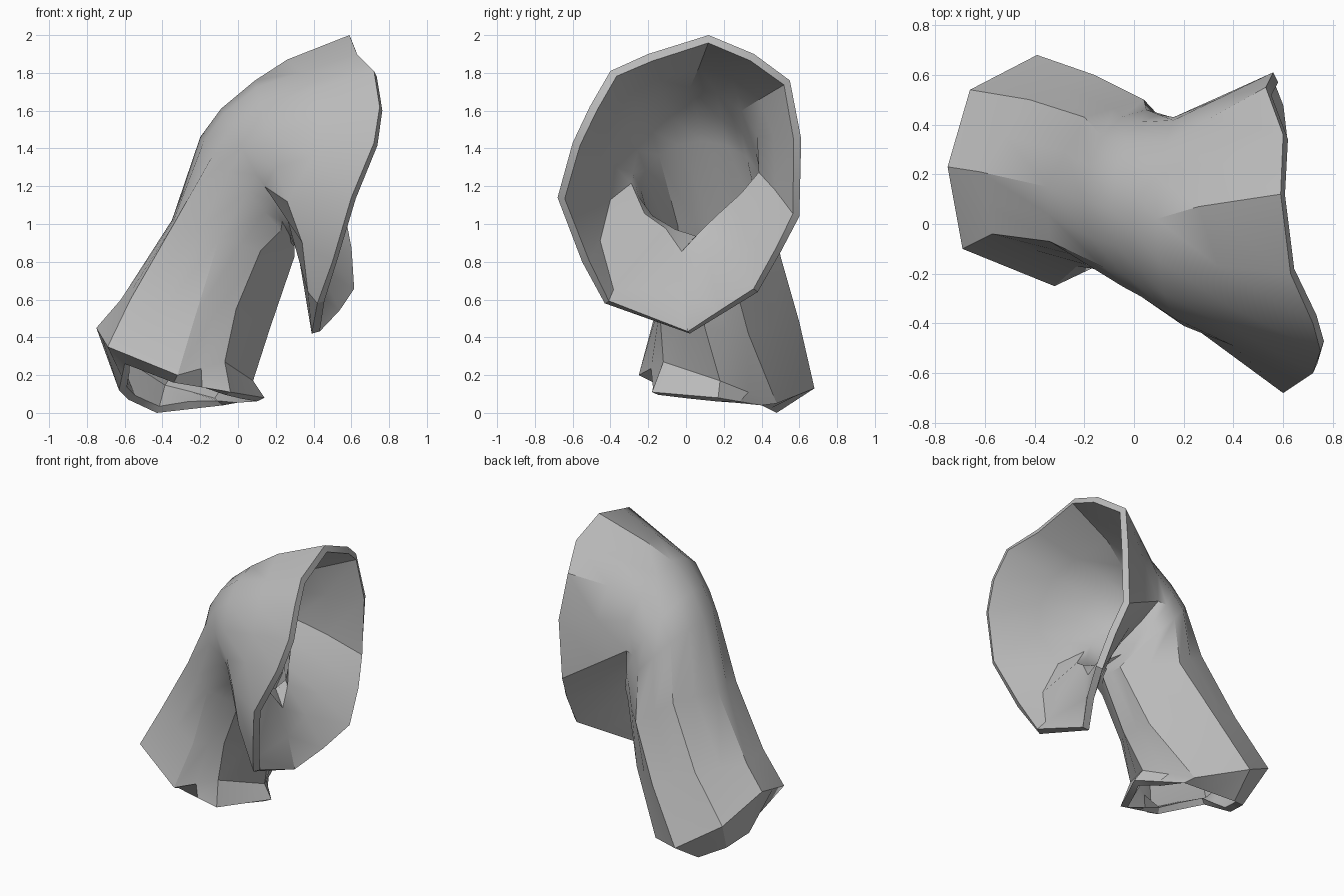
import bpy, bmesh, math
from mathutils import Vector

old = bpy.data.objects.get("Cube")
if old:
    bpy.data.objects.remove(old)

SIDES = 16

grey = bpy.data.materials.new("plain_grey")
grey.use_nodes = True
colour = (0.5, 0.5, 0.5, 1)
grey.diffuse_color = colour
grey.node_tree.nodes["Principled BSDF"].inputs["Base Color"].default_value = colour


def oval(centre, lower, side):
    """Ring of points; starts at the lower side and turns toward +y."""
    c, u, v = Vector(centre), Vector(lower), Vector(side)
    angles = [2 * math.pi * i / SIDES for i in range(SIDES)]
    return [c + u * math.cos(a) + v * math.sin(a) for a in angles]


def octagon(*corners):
    """Ring with eight corners and a midpoint after each corner."""
    ring = []
    for i, p in enumerate(corners):
        a, b = Vector(p), Vector(corners[(i + 1) % len(corners)])
        ring += [a, (a + b) / 2]
    return ring


def moved(ring, changes):
    """Replaces some points of a ring."""
    for i, p in changes.items():
        ring[i] = Vector(p)
    return ring


# Turned-in edge of the foot, around the lower opening
foot_edge = octagon(
    (0.14, 0.17, 0.08), (-0.08, 0.4, 0.04), (-0.43, 0.48, 0), (-0.58, 0.38, 0.07),
    (-0.63, 0.2, 0.12), (-0.6, -0.02, 0.26), (-0.34, -0.17, 0.16), (-0.04, -0.18, 0.11))

# Eight-sided tube
foot = octagon(
    (0.08, 0.18, 0.17), (-0.1, 0.48, 0.05), (-0.39, 0.68, 0.13), (-0.66, 0.54, 0.3),
    (-0.75, 0.23, 0.45), (-0.69, -0.1, 0.35), (-0.32, -0.25, 0.2), (-0.07, -0.12, 0.27))
shin = octagon(
    (0.17, 0.1, 0.45), (0.15, 0.33, 0.42), (-0.16, 0.6, 0.48), (-0.42, 0.5, 0.6),
    (-0.62, 0.21, 0.6), (-0.57, -0.04, 0.6), (-0.23, -0.17, 0.5), (-0.01, -0.14, 0.55))
middle = octagon(
    (0.3, 0.05, 0.83), (0.3, 0.22, 0.83), (0.04, 0.5, 0.83), (-0.2, 0.43, 1.0),
    (-0.35, 0.15, 1.02), (-0.34, -0.07, 1.0), (-0.1, -0.19, 0.92), (0.12, -0.17, 0.86))

# Rounded bend
bend = oval((0.05, 0.09, 1.17), (0.25, 0, -0.29), (0, 0.37, 0))
crown = oval((0.1, 0.06, 1.26), (0.19, 0, -0.35), (0, 0.38, 0))

# Throat with a V-shaped lower side
throat = moved(oval((0.2, 0.02, 1.3), (0.11, 0, -0.46), (0, 0.43, 0)), {
    0: (0.32, -0.02, 0.84), 1: (0.31, 0.1, 0.93), 2: (0.28, 0.2, 1.02),
    3: (0.22, 0.33, 1.14), 4: (0.16, 0.43, 1.27), 13: (0.14, -0.32, 1.2),
    14: (0.26, -0.24, 1.03), 15: (0.3, -0.12, 0.95)})

# Uneven rim of the flared mouth
rim = [Vector(p) for p in [
    (0.39, 0.02, 0.42), (0.5, 0.2, 0.53), (0.58, 0.38, 0.64), (0.57, 0.5, 0.85),
    (0.54, 0.6, 1.04), (0.56, 0.61, 1.45), (0.53, 0.55, 1.76), (0.6, 0.36, 1.9),
    (0.59, 0.12, 2.0), (0.63, -0.2, 1.9), (0.72, -0.4, 1.81), (0.75, -0.51, 1.62),
    (0.72, -0.6, 1.43), (0.6, -0.68, 1.14), (0.5, -0.55, 0.8), (0.42, -0.43, 0.58)]]

# Flare, with a crease where the flat lower lip meets the side wall
flare = moved([a.lerp(b, 0.45) for a, b in zip(throat, rim)], {
    8: (0.26, 0.07, 1.87), 12: (0.4, -0.49, 1.36), 13: (0.26, -0.43, 1.12),
    14: (0.34, -0.48, 0.9), 15: (0.37, -0.4, 0.64)})

rings = [foot_edge, foot, shin, middle, bend, crown, throat, flare, rim]
bm = bmesh.new()
loops = [[bm.verts.new(p) for p in ring] for ring in rings]
for a, b in zip(loops, loops[1:]):
    for i in range(SIDES):
        j = (i + 1) % SIDES
        bm.faces.new((a[i], a[j], b[j], b[i]))
bmesh.ops.recalc_face_normals(bm, faces=bm.faces)

mesh = bpy.data.meshes.new("hooded_tube")
bm.to_mesh(mesh)
bm.free()
mesh.materials.append(grey)
tube = bpy.data.objects.new("hooded_tube", mesh)
bpy.context.collection.objects.link(tube)

# Wall thickness, applied so that the rim keeps crisp edges
shell = tube.modifiers.new("wall", 'SOLIDIFY')
shell.thickness = 0.045
shell.offset = -1
bpy.context.view_layer.objects.active = tube
tube.select_set(True)
bpy.ops.object.modifier_apply(modifier=shell.name)
bpy.ops.object.shade_smooth_by_angle(angle=math.radians(30))
